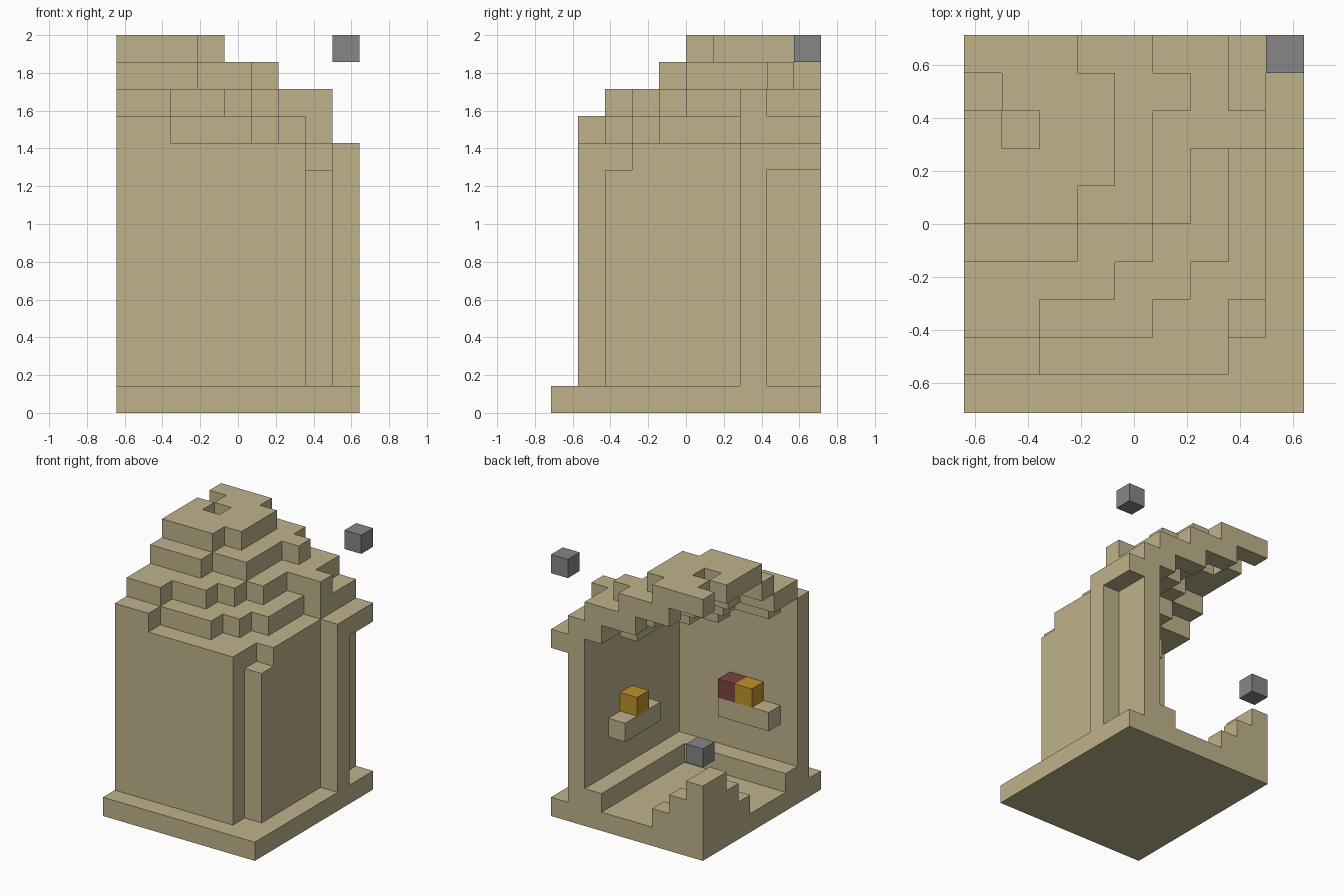
import bpy, bmesh
from mathutils import Vector

cube = bpy.data.objects.get("Cube")
if cube:
    bpy.data.objects.remove(cube, do_unlink=True)

UNIT = 2 / 14                      # edge of one block
CENTRE = Vector((4.5, 5, 0))       # middle of the block grid


def material(name, rgb):
    m = bpy.data.materials.new(name)
    m.use_nodes = True
    m.diffuse_color = (*rgb, 1)
    m.node_tree.nodes["Principled BSDF"].inputs["Base Color"].default_value = (*rgb, 1)
    return m


SAND = material("sandstone", (0.52, 0.45, 0.26))
GREY = material("grey stone", (0.24, 0.24, 0.24))
GOLD = material("gold", (0.52, 0.29, 0.025))
RED = material("dark red", (0.2, 0.058, 0.048))


def box(x, y, z):
    """Set of grid cells in three half-open ranges."""
    return {(i, j, k) for i in range(*x) for j in range(*y) for k in range(*z)}


def build(name, cells, mat):
    """Mesh only the outer faces of a set of cells."""
    bm = bmesh.new()
    verts = {}

    def vert(p):
        if p not in verts:
            verts[p] = bm.verts.new((Vector(p) - CENTRE) * UNIT)
        return verts[p]

    for c in sorted(cells):
        for axis in range(3):
            u, v = (axis + 1) % 3, (axis + 2) % 3
            for side in (0, 1):
                n = list(c)
                n[axis] += 2 * side - 1
                if tuple(n) in cells:
                    continue
                ring = []
                for a, b in ((0, 0), (1, 0), (1, 1), (0, 1)):
                    p = list(c)
                    p[axis] += side
                    p[u] += a
                    p[v] += b
                    ring.append(vert(tuple(p)))
                bm.faces.new(ring if side else ring[::-1])
    mesh = bpy.data.meshes.new(name)
    bm.to_mesh(mesh)
    bm.free()
    mesh.materials.append(mat)
    obj = bpy.data.objects.new(name, mesh)
    bpy.context.collection.objects.link(obj)


# Base slab and the raised ledge inside the walls
build("base", box((0, 9), (0, 10), (0, 1)), SAND)
build("inner_ledge", box((0, 7), (2, 3), (1, 2)) | box((6, 7), (2, 10), (1, 2)), SAND)

# Walls with a lower corner pier and an outer rib
front_wall = box((0, 7), (1, 2), (1, 10))
side_wall = box((7, 8), (2, 3), (1, 9)) | box((7, 8), (3, 10), (1, 10))
rib = box((8, 9), (7, 8), (1, 10))
build("front_wall", front_wall, SAND)
build("side_wall", side_wall, SAND)
build("side_rib", rib, SAND)

# Stepped roof: the outline of each course as (x range, y range) pieces
END = 10
courses = {
    9: [((0, 7), (1, END)), ((7, 8), (3, END)), ((8, 9), (7, END))],
    10: [((0, 2), (1, END)), ((2, 5), (2, END)), ((5, 6), (3, END)),
         ((6, 7), (4, END)), ((7, 8), (7, END))],
    11: [((0, 2), (2, END)), ((2, 4), (3, END)), ((4, 5), (4, END)),
         ((5, 6), (5, END)), ((6, 7), (7, END)), ((7, 8), (7, 8))],
    12: [((0, 3), (4, END)), ((3, 5), (5, END)), ((5, 6), (8, 9))],
    13: [((0, 3), (5, END)), ((3, 4), (6, 9))],
}
outline = {z: {(i, j) for x, y in parts for i, j, k in box(x, y, (0, 1))}
           for z, parts in courses.items()}
roof = set()
for z, plan in outline.items():
    above = outline.get(z + 1, set())
    roof |= {(i, j, z) for i, j in plan
             if (i, j) not in above or (i + 1, j) not in above}
roof -= {(0, 8, 13), (1, 7, 13)}       # holes in the crown
roof -= front_wall | side_wall | rib
build("stepped_roof", roof, SAND)

# Corner mound of steps: column heights
mound = {(0, 9): 4, (0, 8): 4, (0, 7): 3, (0, 6): 2, (1, 9): 3, (1, 8): 2, (2, 9): 2}
build("corner_steps", {(i, j, k) for (i, j), h in mound.items() for k in range(1, h)}, SAND)

# Shelves and the blocks on them
build("side_shelf", box((6, 7), (5, 8), (4, 5)), SAND)
build("front_shelf", box((1, 4), (2, 3), (4, 5)), SAND)
build("side_gold_block", {(6, 6, 5)}, GOLD)
build("front_gold_block", {(2, 2, 5)}, GOLD)
build("front_red_block", {(3, 2, 5)}, RED)

# Floating blocks at opposite corners
build("upper_grey_block", {(8, 9, 13)}, GREY)
build("lower_grey_block", {(0, 9, 5)}, GREY)
